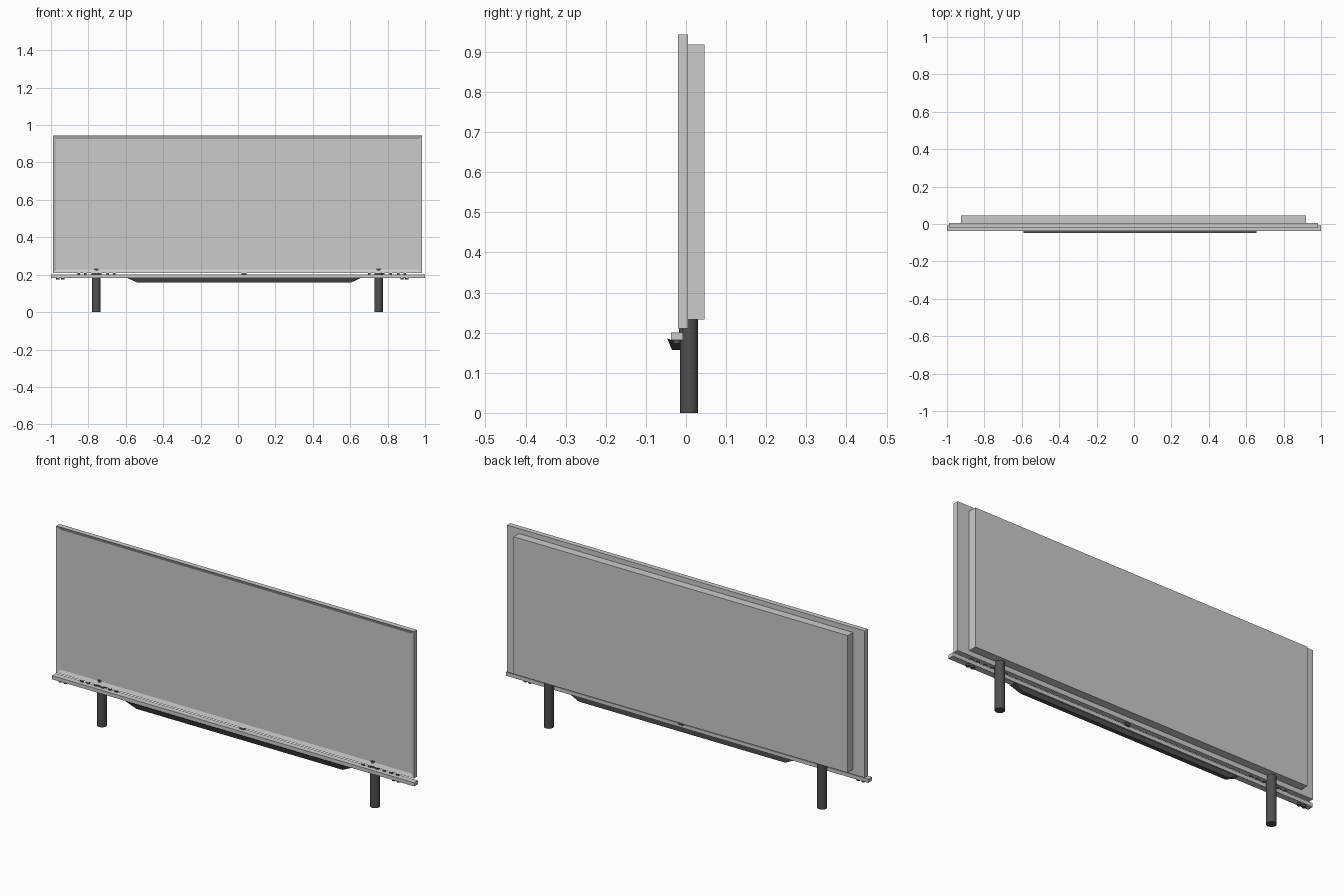
import bpy, bmesh
from mathutils import Vector

if "Cube" in bpy.data.objects:
    bpy.data.objects.remove(bpy.data.objects["Cube"])

dark = bpy.data.materials.new("dark_plastic")
dark.diffuse_color = (0.08, 0.08, 0.08, 1)
dark.use_nodes = True
dark.node_tree.nodes["Principled BSDF"].inputs["Base Color"].default_value = dark.diffuse_color


def finish(name, bm, mat=None):
    bmesh.ops.recalc_face_normals(bm, faces=bm.faces)
    me = bpy.data.meshes.new(name)
    bm.to_mesh(me)
    bm.free()
    ob = bpy.data.objects.new(name, me)
    bpy.context.collection.objects.link(ob)
    if mat:
        me.materials.append(mat)
    return ob


def box_bm(lo, hi):
    bm = bmesh.new()
    bmesh.ops.create_cube(bm, size=1)
    lo, hi = Vector(lo), Vector(hi)
    for v in bm.verts:
        v.co = (lo + hi) / 2 + v.co * (hi - lo)
    return bm


def box(name, lo, hi, mat=None):
    return finish(name, box_bm(lo, hi), mat)


def cylinder(name, x, y, z0, z1, r, sides, mat):
    bpy.ops.mesh.primitive_cylinder_add(vertices=sides, radius=r, depth=z1 - z0,
                                        location=(x, y, (z0 + z1) / 2))
    ob = bpy.context.object
    ob.name = name
    ob.data.materials.append(mat)
    bpy.ops.object.shade_smooth_by_angle()
    return ob


# Display panel with a shallow recessed screen
bm = box_bm((-0.99, -0.02, 0.21), (0.985, 0.005, 0.943))
bm.normal_update()
front = min(bm.faces, key=lambda f: f.calc_center_median().y)
bmesh.ops.inset_region(bm, faces=[front], thickness=0.025)
for v in front.verts:
    v.co.y += 0.008
finish("display_panel", bm)

# Rear housing
box("rear_housing", (-0.925, 0.005, 0.233), (0.92, 0.046, 0.918))

# Ledge below the screen
box("front_ledge", (-1, -0.038, 0.182), (1, -0.008, 0.20))

# Tapered speaker bar under the ledge
bm = bmesh.new()
cx = 0.0325
section = [(-0.047, 0.186, 0.622), (-0.035, 0.157, 0.57),
           (-0.014, 0.157, 0.57), (-0.014, 0.182, 0.622), (-0.038, 0.182, 0.622)]
ends = [[bm.verts.new((cx + s * w, y, z)) for y, z, w in section] for s in (-1, 1)]
for e in ends:
    bm.faces.new(e)
n = len(section)
for i in range(n):
    j = (i + 1) % n
    bm.faces.new((ends[0][i], ends[0][j], ends[1][j], ends[1][i]))
finish("speaker_bar", bm, dark)

# Legs, with groups of small controls beside them
for side, s in (("left", -1), ("right", 1)):
    lx = -0.0025 + s * 0.7545
    cylinder(side + "_leg", lx, 0.0075, 0, 0.234, 0.0228, 32, dark)
    for i, dx in enumerate((-0.095, -0.06, -0.02, 0.02, 0.06, 0.095)):
        x = lx + dx + (0.045 if s > 0 else 0)
        box(f"{side}_peg_{i + 1}", (x - 0.007, -0.018, 0.2), (x + 0.007, -0.009, 0.211), dark)
    fx = -0.95 if s < 0 else 0.89
    for i, dx in enumerate((-0.013, 0.013)):
        cylinder(f"{side}_stud_{i + 1}", fx + dx, -0.023, 0.173, 0.183, 0.009, 16, dark)

# Centre bracket joining ledge and panel
box("centre_bracket", (0.02, -0.018, 0.196), (0.045, -0.002, 0.211), dark)
